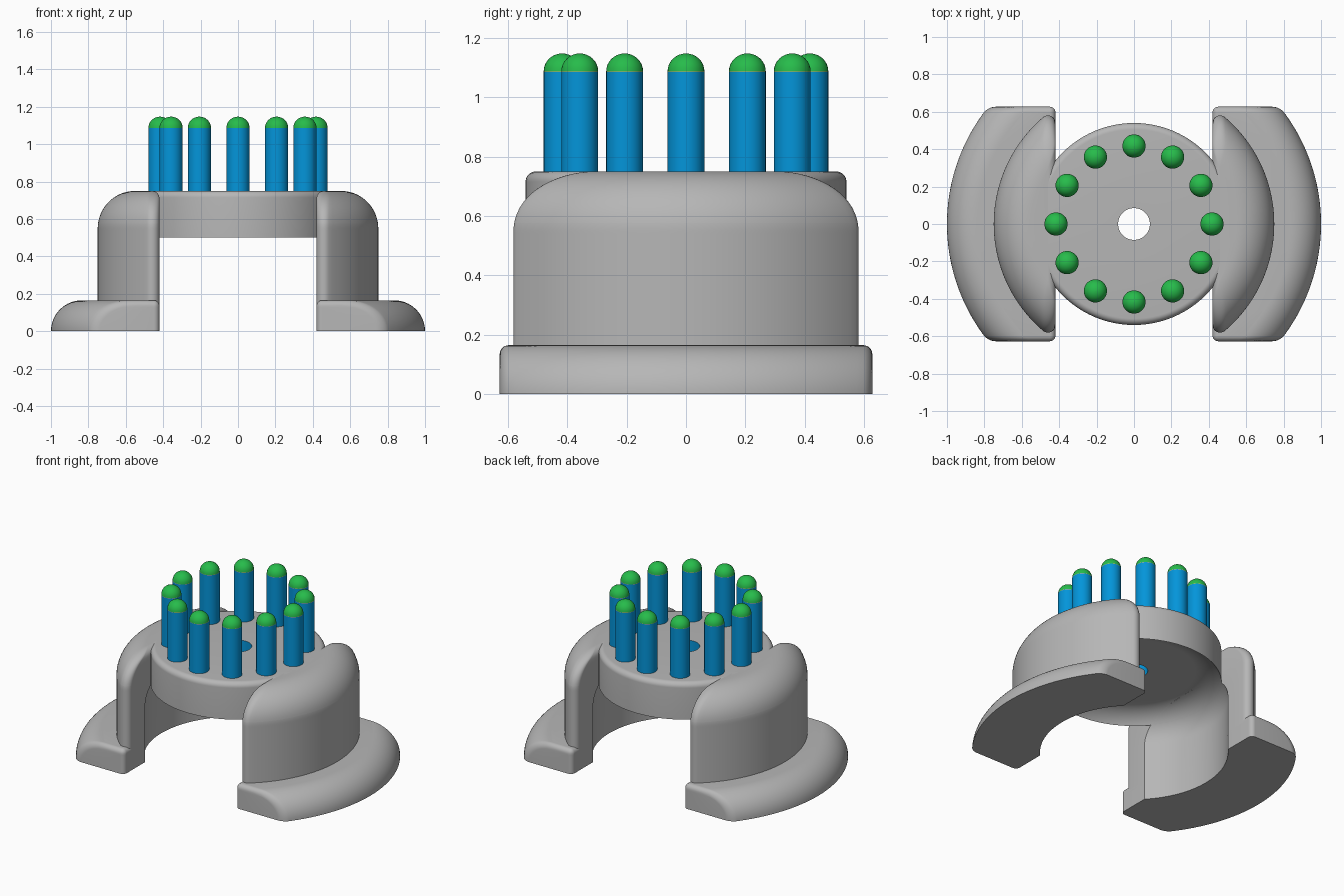
import bpy
import bmesh
from math import sin, cos, pi, sqrt, asin, acos, atan2

cube = bpy.data.objects.get("Cube")
if cube:
    bpy.data.objects.remove(cube, do_unlink=True)


def material(name, rgb):
    m = bpy.data.materials.new(name)
    m.use_nodes = True
    m.diffuse_color = (*rgb, 1)
    m.node_tree.nodes["Principled BSDF"].inputs["Base Color"].default_value = (*rgb, 1)
    return m


GREY = material("grey_body", (0.47, 0.47, 0.47))
BLUE = material("blue_metal", (0.001, 0.3, 0.7))
GREEN = material("green_tip", (0.02, 0.5, 0.07))
TAN = material("tan_band", (0.7, 0.4, 0.25))


def add(name, bm, *mats):
    """Turn a bmesh into a shaded object."""
    bmesh.ops.remove_doubles(bm, verts=bm.verts, dist=0.0001)
    bmesh.ops.recalc_face_normals(bm, faces=bm.faces)
    mesh = bpy.data.meshes.new(name)
    bm.to_mesh(mesh)
    bm.free()
    for m in mats:
        mesh.materials.append(m)
    ob = bpy.data.objects.new(name, mesh)
    bpy.context.collection.objects.link(ob)
    bpy.ops.object.select_all(action='DESELECT')
    ob.select_set(True)
    bpy.context.view_layer.objects.active = ob
    bpy.ops.object.shade_smooth_by_angle(angle=0.6)
    return ob


def loft(sections, caps):
    """Skin a list of equal-length point loops."""
    bm = bmesh.new()
    rings = [[bm.verts.new(p) for p in s] for s in sections]
    for a, b in zip(rings, rings[1:]):
        for i in range(len(a)):
            j = (i + 1) % len(a)
            bm.faces.new((a[i], a[j], b[j], b[i]))
    if caps:
        bm.faces.new(rings[0])
        bm.faces.new(rings[-1])
    return bm


def lathe(profile, n, closed=False):
    """Revolve (radius, z) points about the z axis."""
    loops = [[(r * cos(2 * pi * i / n), r * sin(2 * pi * i / n), z) for i in range(n)]
             for r, z in profile]
    return loft(loops + loops[:1] if closed else loops, not closed)


def span(a, b, n):
    return [a + (b - a) * i / n for i in range(n + 1)]


CUT, INNER = 0.42, 0.58
COVE, COVE_Z = 0.2, 0.38
FOOT_TOP, FOOT_END, FOOT_EDGE, FOOT_FLAT = 0.165, 0.627, 0.03, 0.835


def corner_radius(z, edge, top):
    """Plan radius of a softened corner, shrinking to nothing at the top."""
    rise = max(0, z - (top - edge))
    return max(0.001, sqrt(max(0, edge ** 2 - rise ** 2)))


def outline(z, half, x0, inner, side):
    """Mirror a half outline in y and close it with a hollow if there is one."""
    pts = half + [(x, -y) for x, y in reversed(half)]
    if inner:
        a0 = atan2(sqrt(inner ** 2 - x0 ** 2), x0)
        pts += [(inner * cos(a), inner * sin(a)) for a in span(-a0, a0, 32)]
    return [(side * x, side * y, z) for x, y in pts]


def wall_section(z, side, inner=None):
    """Outside arc that domes over at the top, flat cut face, softened tips."""
    radius = 0.55 + sqrt(max(0, 0.2 ** 2 - max(0, z - 0.55) ** 2))
    edge = 0.04
    rc = corner_radius(z, edge, 0.75)
    cx = CUT + edge
    cy = sqrt((radius - rc) ** 2 - cx ** 2)
    tip = atan2(cy, cx)
    half = [(cx + rc * cos(a), cy + rc * sin(a)) for a in span(pi, tip, 8)]
    half += [(radius * cos(a), radius * sin(a)) for a in span(tip, 0, 24)[1:]]
    return outline(z, half, cx - rc, inner, side)


def foot_section(z, side):
    """Arc outside, straight ends, with the end edges rounded over."""
    def reach(inset):
        return FOOT_FLAT + sqrt(max(0, (FOOT_TOP - inset) ** 2 - z ** 2))

    rc = corner_radius(z, FOOT_EDGE, FOOT_TOP)
    cx, cy = CUT + FOOT_EDGE, FOOT_END - FOOT_EDGE
    half = [(cx + rc * cos(a), cy + rc * sin(a)) for a in span(pi, pi / 2, 8)]
    steepest = acos(min(1, max(0, 1 - (FOOT_TOP - z) / FOOT_EDGE)))
    for b in span(steepest, 0, 8):
        y = cy + FOOT_EDGE * sin(b)
        half.append((sqrt(reach(FOOT_EDGE * (1 - cos(b))) ** 2 - y * y), y))
    r = reach(0)
    half += [(r * cos(a), r * sin(a)) for a in span(asin(cy / r), 0, 24)[1:]]
    return outline(z, half, cx - rc, INNER, side)


def cove(start, end):
    """(radius, z) points of the hollow's rounded ceiling between two angles."""
    return [(INNER - COVE + COVE * cos(t), COVE_Z + COVE * sin(t))
            for t in span(start, end, 16)]


quarter = span(0, pi / 2, 16)
COVE_CUT = acos((CUT + 0.002 - INNER + COVE) / COVE)
LEG_TOP = COVE_Z + COVE * sin(COVE_CUT)

for side, label in ((1, "left"), (-1, "right")):
    # Foot: broad flange with a quarter-round outer edge
    foot = [foot_section(FOOT_TOP * sin(t), side) for t in quarter]
    add(label + "_foot", loft(foot, True), GREY)
    # Leg: hollowed upright wall, coved towards the plate
    leg = [wall_section(z, side, r) for r, z in [(INNER, 0.1)] + cove(0, COVE_CUT)]
    add(label + "_leg", loft(leg, True), GREY)
    # Shoulder: solid rounded top of the leg
    levels = [LEG_TOP] + [0.55 + 0.2 * sin(t) for t in quarter if 0.2 * sin(t) > 0.03]
    add(label + "_shoulder", loft([wall_section(z, side) for z in levels], True), GREY)

# Plate: filleted disc with a domed underside and a blue-lined centre hole
HOLE, RIM = 0.085, 0.54
under = cove(pi / 2, acos((RIM - INNER + COVE) / COVE))
rim = [(RIM - 0.035 + 0.035 * cos(t), 0.715 + 0.035 * sin(t)) for t in quarter[::2]]
plate = lathe([(HOLE, COVE_Z + COVE)] + under + rim + [(HOLE, 0.75)], 96, closed=True)
for f in plate.faces:
    if all(v.co.xy.length < HOLE + 0.001 for v in f.verts):
        f.material_index = 1
add("plate", plate, GREY, BLUE)

# Pins: stem, hairline band and domed tip, repeated around the plate
PIN, STEM_TOP, TIP_BASE = 0.062, 1.085, 1.087
stem = add("pin_stem", lathe([(PIN, 0.7), (PIN, STEM_TOP)], 32), BLUE)
band = add("pin_band", lathe([(PIN, STEM_TOP), (PIN, TIP_BASE)], 32), TAN)
dome = [(PIN * cos(t), TIP_BASE + 0.06 * sin(t)) for t in quarter[:-1:2]]
tip = add("pin_tip", lathe(dome + [(0.001, TIP_BASE + 0.06)], 32), GREEN)
for i in range(12):
    ring = 0.413 if i % 3 else 0.417
    for part in (stem, band, tip):
        ob = part if i == 0 else part.copy()
        if i:
            bpy.context.collection.objects.link(ob)
        ob.location = (ring * cos(pi * i / 6), ring * sin(pi * i / 6), 0)
